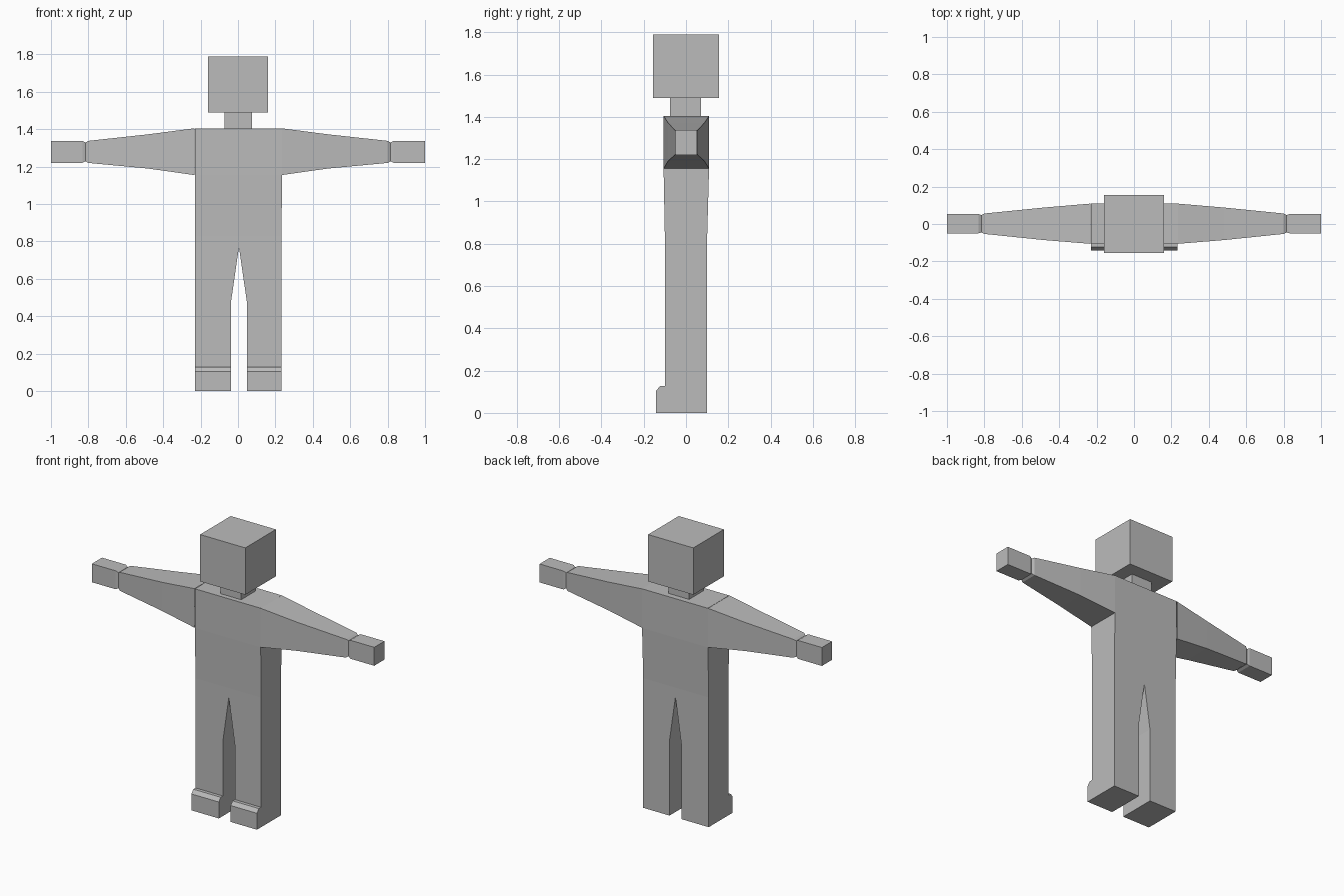
import bpy, bmesh

if "Cube" in bpy.data.objects:
    bpy.data.objects.remove(bpy.data.objects["Cube"])

grey = bpy.data.materials.new("plain grey")
grey.diffuse_color = (0.5, 0.5, 0.5, 1)
grey.use_nodes = True
grey.node_tree.nodes["Principled BSDF"].inputs["Base Color"].default_value = grey.diffuse_color


def finish(name, bm):
    bmesh.ops.recalc_face_normals(bm, faces=bm.faces)
    mesh = bpy.data.meshes.new(name)
    bm.to_mesh(mesh)
    bm.free()
    mesh.materials.append(grey)
    obj = bpy.data.objects.new(name, mesh)
    bpy.context.collection.objects.link(obj)
    return obj


def loft(name, rings, start=True, end=True):
    """Join a chain of four-cornered rings, with optional end caps."""
    bm = bmesh.new()
    loops = [[bm.verts.new(p) for p in ring] for ring in rings]
    for a, b in zip(loops, loops[1:]):
        for i in range(4):
            j = (i + 1) % 4
            bm.faces.new((a[i], a[j], b[j], b[i]))
    if start:
        bm.faces.new(loops[0])
    if end:
        bm.faces.new(loops[-1])
    return finish(name, bm)


def level(z, x0, x1, y0, y1):
    return [(x0, y0, z), (x1, y0, z), (x1, y1, z), (x0, y1, z)]


def slice_x(x, z0, z1, y0, y1):
    return [(x, y0, z0), (x, y1, z0), (x, y1, z1), (x, y0, z1)]


# Head and neck
loft("head", [level(1.49, -0.16, 0.16, -0.155, 0.155),
              level(1.79, -0.16, 0.16, -0.155, 0.155)])
loft("neck", [level(1.405, -0.072, 0.075, -0.075, 0.072),
              level(1.49, -0.072, 0.075, -0.075, 0.072)], False, False)

# Torso, open underneath where the legs join; the sides meet the arms
loft("torso", [level(0.77, -0.231, 0.233, -0.1, 0.1),
               level(0.83, -0.231, 0.233, -0.1, 0.1),
               level(1.155, -0.231, 0.235, -0.106, 0.109),
               level(1.405, -0.231, 0.235, -0.106, 0.109)], False, True)

# Arms with a pinched wrist and a blocky hand
arm = [(0.233, 1.155, 1.405, -0.106, 0.109),
       (0.48, 1.19, 1.373, -0.086, 0.088),
       (0.80, 1.22, 1.338, -0.053, 0.056),
       (0.815, 1.229, 1.329, -0.045, 0.048),
       (0.832, 1.22, 1.338, -0.05, 0.053),
       (1.0, 1.22, 1.338, -0.05, 0.053)]
for side, word in ((-1, "left"), (1, "right")):
    loft(word + "_arm", [slice_x(side * x, *r) for x, *r in arm], False, True)

# Legs taper to the crotch; each foot is a chamfered toe block
for word, outer, inner in (("left", -0.231, -0.037), ("right", 0.233, 0.047)):
    loft(word + "_leg", [level(0, outer, inner, -0.1, 0.1),
                         level(0.48, outer, inner, -0.1, 0.1),
                         level(0.77, outer, 0.005, -0.1, 0.1)], True, False)
    bm = bmesh.new()
    toe = [(-0.1, 0), (-0.141, 0), (-0.141, 0.105), (-0.122, 0.128), (-0.1, 0.128)]
    a, b = ([bm.verts.new((x, y, z)) for y, z in toe] for x in (outer, inner))
    bm.faces.new(a)
    bm.faces.new(b)
    for i in range(4):
        bm.faces.new((a[i], a[i + 1], b[i + 1], b[i]))
    finish(word + "_foot", bm)
